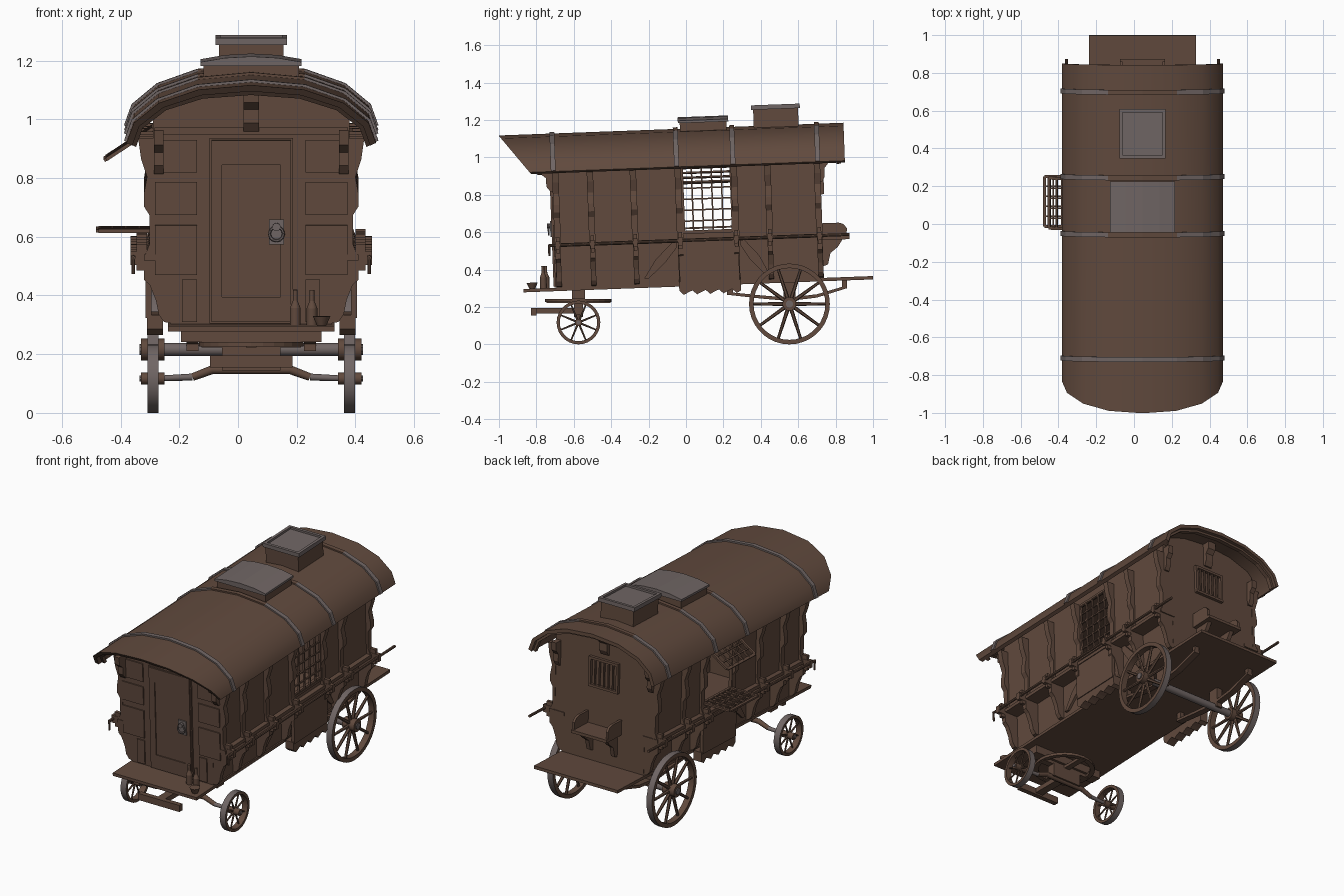
import bpy, bmesh, math
from mathutils import Matrix, Vector

if "Cube" in bpy.data.objects:
    bpy.data.objects.remove(bpy.data.objects["Cube"])

CX = 0.045                                   # centre line of the wagon
TILT = Matrix.Rotation(0.037, 4, 'X')        # body leans slightly nose-down

def material(name, rgb):
    m = bpy.data.materials.new(name)
    m.diffuse_color = (*rgb, 1)
    m.use_nodes = True
    m.node_tree.nodes["Principled BSDF"].inputs["Base Color"].default_value = m.diffuse_color
    return m

BROWN = material("brown wood", (0.119, 0.068, 0.047))
GREY = material("grey metal", (0.163, 0.133, 0.129))

def finish(bm, name, mats=(BROWN, GREY), tilt=True, smooth=False):
    bmesh.ops.recalc_face_normals(bm, faces=bm.faces[:])
    if tilt:
        bm.transform(TILT)
    me = bpy.data.meshes.new(name)
    bm.to_mesh(me)
    bm.free()
    for m in mats:
        me.materials.append(m)
    ob = bpy.data.objects.new(name, me)
    bpy.context.collection.objects.link(ob)
    if smooth:
        bpy.ops.object.select_all(action='DESELECT')
        ob.select_set(True)
        bpy.context.view_layer.objects.active = ob
        bpy.ops.object.shade_smooth_by_angle(angle=math.radians(35))
    return ob

def prism(bm, pts, axis, a, b, mi=0, M=None):
    """Extrude a 2D outline along an axis from a to b."""
    def co(p, h):
        v = {'x': (h, p[0], p[1]), 'y': (p[0], h, p[1]), 'z': (p[0], p[1], h)}[axis]
        return M @ Vector(v) if M else v
    A = [bm.verts.new(co(p, a)) for p in pts]
    B = [bm.verts.new(co(p, b)) for p in pts]
    n = len(pts)
    fs = [bm.faces.new(A), bm.faces.new(B[::-1])]
    fs += [bm.faces.new((A[i], A[(i + 1) % n], B[(i + 1) % n], B[i])) for i in range(n)]
    for f in fs:
        f.material_index = mi

def box(bm, x0, x1, y0, y1, z0, z1, mi=0, M=None):
    prism(bm, [(x0, y0), (x1, y0), (x1, y1), (x0, y1)], 'z', z0, z1, mi, M)

def tube(bm, p, q, r, r2=None, n=12, mi=0):
    p, q = Vector(p), Vector(q)
    d = q - p
    M = Matrix.Translation((p + q) / 2) @ d.to_track_quat('Z', 'Y').to_matrix().to_4x4()
    res = bmesh.ops.create_cone(bm, cap_ends=True, segments=n, radius1=r,
                                radius2=r if r2 is None else r2, depth=d.length, matrix=M)
    for f in {f for v in res['verts'] for f in v.link_faces}:
        f.material_index = mi

def ring(bm, prof, c, axis, n, grey_first=False):
    """Lathe a closed (radius, height) outline round an axis."""
    rows = []
    for i in range(n):
        a = 2 * math.pi * i / n
        row = []
        for r, h in prof:
            u, v = r * math.cos(a), r * math.sin(a)
            row.append(bm.verts.new(Vector(c) + Vector((h, u, v) if axis == 'x' else (u, v, h))))
        rows.append(row)
    k = len(prof)
    for i in range(n):
        A, B = rows[i], rows[(i + 1) % n]
        for j in range(k):
            f = bm.faces.new((A[j], A[(j + 1) % k], B[(j + 1) % k], B[j]))
            f.material_index = 1 if grey_first and j == 0 else 0

def lattice(bm, o, u, v, lu, lv, nu, nv):
    """Framed grid of bars lying in the plane o + u, v."""
    u, v = Vector(u).normalized(), Vector(v).normalized()
    M = Matrix.Translation(o) @ Matrix((u, v, u.cross(v))).transposed().to_4x4()
    for i in range(nu + 1):
        w = 0.008 if i in (0, nu) else 0.004
        box(bm, lu * i / nu - w, lu * i / nu + w, 0, lv, -0.006, 0.006, M=M)
    for j in range(nv + 1):
        w = 0.008 if j in (0, nv) else 0.004
        box(bm, 0, lu, lv * j / nv - w, lv * j / nv + w, -0.005, 0.005, M=M)

# roof: eight flat strips, front end cut back on a slope
HALF = [(0.425, 0.95), (0.40, 1.02), (0.315, 1.09), (0.18, 1.137)]
ARC = HALF + [(0, 1.153)] + [(-x, z) for x, z in HALF[::-1]]

def offset(d):
    out = []
    for x, z in ARC:
        n = Vector((x, z - 0.75)).normalized()
        out.append((x + n.x * d, z + n.y * d))
    return out

def arch(bm, d_in, d_out, front, back, rule=lambda x: 0):
    I, O = offset(d_in), offset(d_out)
    rows = [[bm.verts.new((CX + x, f(z), z)) for x, z in P]
            for P, f in ((O, front), (O, back), (I, back), (I, front))]
    for i in range(8):
        mi = rule(abs(O[i][0] + O[i + 1][0]) / 2)
        for k in range(4):
            A, B = rows[k], rows[(k + 1) % 4]
            bm.faces.new((A[i], A[i + 1], B[i + 1], B[i])).material_index = mi
    for i in (0, 8):
        bm.faces.new([r[i] for r in rows])

def slope(z):
    return -0.96 + (1.153 - z) * 0.78

bm = bmesh.new()
arch(bm, -0.022, 0, slope, lambda z: 0.885)
finish(bm, "roof", smooth=True)
bm = bmesh.new()
arch(bm, -0.036, -0.02, lambda z: slope(z) + 0.03, lambda z: slope(z) + 0.055)
arch(bm, -0.036, -0.02, lambda z: 0.84, lambda z: 0.865)
finish(bm, "roof_edge_trim")
bm = bmesh.new()
for k, y in enumerate((-0.675, -0.015, 0.287, 0.74)):
    arch(bm, -0.002, 0.009, lambda z: y - 0.013, lambda z: y + 0.013,
         lambda x: 1 if k == 0 or x > 0.18 else 0)
finish(bm, "roof_bands")

# skylights
bm = bmesh.new()
box(bm, CX - 0.11, CX + 0.11, 0.405, 0.645, 1.11, 1.245)
for x0, x1, y0, y1 in ((-.122, .122, .395, .412), (-.122, .122, .638, .655),
                       (-.122, -.105, .412, .638), (.105, .122, .412, .638)):
    box(bm, CX + x0, CX + x1, y0, y1, 1.24, 1.264, 1)
box(bm, CX - 0.106, CX + 0.106, 0.411, 0.639, 1.244, 1.252, 1)
finish(bm, "tall_skylight")
bm = bmesh.new()
box(bm, CX - 0.163, CX + 0.163, 0.01, 0.26, 1.09, 1.188)
prism(bm, [(CX + x, z) for x, z in ((-.172, 1.183), (.172, 1.183), (.172, 1.196), (.09, 1.21),
                                    (0, 1.215), (-.09, 1.21), (-.172, 1.196))], 'y', 0, 0.27, 1)
finish(bm, "low_skylight")

# end walls and floor
half = [(.275, .32), (.275, .55), (.335, .55), (.335, 1.04), (.305, 1.07), (.175, 1.115)]
wall = [(CX + x, z) for x, z in half] + [(CX, 1.133)] + [(CX - x, z) for x, z in half[::-1]]
for name, a, b in (("front_wall", -0.68, -0.66), ("rear_wall", 0.73, 0.75)):
    bm = bmesh.new()
    prism(bm, wall, 'y', a, b)
    finish(bm, name)
bm = bmesh.new()
box(bm, CX - 0.283, CX + 0.283, -0.857, 1.012, 0.31, 0.328)
finish(bm, "floor")

# side walls, ledges, ribs, rails and hanging panels
RIBS = (-0.665, -0.48, -0.25, -0.01, 0.29, 0.47, 0.735)
UPPER = [(.33, .96), (.385, .96), (.375, .89), (.355, .83), (.366, .77), (.366, .73), (.347, .70),
         (.347, .60), (.366, .55), (.33, .55)]
LOWER = [(.27, .55), (.366, .55), (.366, .48), (.345, .46), (.325, .41), (.315, .36), (.297, .335),
         (.27, .33)]
for s, side in ((-1, "left"), (1, "right")):
    def X(h):
        return CX + s * h
    bm = bmesh.new()
    for y0, y1, z0, z1 in ((-.67, .01, .55, 1.045), (.275, .74, .55, 1.045),
                           (.01, .275, .55, .60), (.01, .275, .95, 1.045)):
        box(bm, X(.325), X(.335), y0, y1, z0, z1)
    box(bm, X(.265), X(.275), -0.67, 0.74, 0.315, 0.56)
    finish(bm, side + "_wall")
    bm = bmesh.new()
    box(bm, X(.265), X(.365), -0.685, 0.755, 0.545, 0.565)
    finish(bm, side + "_ledge")
    bm = bmesh.new()
    for y in RIBS:
        prism(bm, [(X(h), z) for h, z in UPPER], 'y', y - 0.017, y + 0.017)
        prism(bm, [(X(h), z) for h, z in LOWER], 'y', y - 0.014, y + 0.014)
    for ya, yb in ((-.21, -.03), (.46, .31)):     # curved braces on the lower wall
        d = 0.025 if yb > ya else -0.025
        prism(bm, [(ya, .36), (ya + d, .36), ((ya + yb) / 2 + d, .44), (yb, .52), (yb, .545),
                   (yb - d, .545), ((ya + yb) / 2 - d, .46)], 'x', X(.27), X(.29))
    finish(bm, side + "_ribs")
    bm = bmesh.new()
    tube(bm, (X(.402), -0.715, .555), (X(.402), 0.895, .555), 0.008, n=8)
    tube(bm, (X(.402), -0.712, .558), (X(.402), -0.712, .50), 0.006, n=8)
    for y in RIBS:
        box(bm, X(.355), X(.412), y - 0.012, y + 0.012, 0.53, 0.575)
        box(bm, X(.355), X(.39), y - 0.01, y + 0.01, 0.51, 0.60)
    finish(bm, side + "_rail", smooth=True)
    # panel below window with ragged lower edge
    bm = bmesh.new()
    box(bm, X(.34), X(.36), -0.02, 0.30, 0.325, 0.55)
    edge = [(-0.025 + 0.33 * i / 14, 0.265 + (0.022, 0, 0.012)[i % 3]) for i in range(15)]
    prism(bm, edge + [(0.305, 0.335), (-0.025, 0.335)], 'x', X(.30), X(.355))
    finish(bm, side + "_hanging_panel")
    # window frame
    bm = bmesh.new()
    for y0, y1, z0, z1 in ((0, .285, .59, .603), (0, .285, .947, .96), (0, .012, .59, .96),
                           (.273, .285, .59, .96)):
        box(bm, X(.325), X(.345), y0, y1, z0, z1)
    finish(bm, side + "_window_frame")

bm = bmesh.new()
lattice(bm, (CX + 0.338, 0.01, 0.60), (0, 1, 0), (0, 0, 1), 0.265, 0.35, 5, 6)
finish(bm, "right_window_lattice")
bm = bmesh.new()
lattice(bm, (CX - 0.335, 0.01, 0.968), (0, 1, 0), (-0.16, 0, -0.105), 0.265, 0.19, 5, 4)
lattice(bm, (CX - 0.335, 0.01, 0.62), (0, 1, 0), (-1, 0, 0), 0.265, 0.185, 5, 4)
finish(bm, "left_open_shutters")

# front wall details: panels, door, brackets
bm = bmesh.new()
for z0, z1 in ((.845, .956), (.70, .813), (.495, .665)):
    for s in (-1, 1):
        box(bm, CX + s * 0.185, CX + s * 0.328, -0.687, -0.68, z0, z1)
for s in (-1, 1):
    box(bm, CX + s * 0.185, CX + s * 0.235, -0.687, -0.68, 0.335, 0.48)
box(bm, CX - 0.33, CX + 0.33, -0.69, -0.68, 0.975, 0.998)
finish(bm, "front_panels")
bm = bmesh.new()
box(bm, CX - 0.142, CX + 0.142, -0.69, -0.68, 0.33, 0.962)
for x0, x1, z0, z1 in ((-.135, -.10, .335, .955), (.10, .135, .335, .955),
                       (-.10, .10, .335, .42), (-.10, .10, .87, .955)):
    box(bm, CX + x0, CX + x1, -0.696, -0.69, z0, z1)
finish(bm, "front_door")
bm = bmesh.new()
box(bm, 0.105, 0.157, -0.703, -0.695, 0.60, 0.685, 1)
tube(bm, (0.131, -0.70, 0.66), (0.131, -0.72, 0.66), 0.014, n=10, mi=1)
for i in range(12):
    a, b = math.tau * i / 12, math.tau * (i + 1) / 12
    tube(bm, (0.131 + .024 * math.cos(a), -0.712, 0.637 + .024 * math.sin(a)),
         (0.131 + .024 * math.cos(b), -0.712, 0.637 + .024 * math.sin(b)), 0.005, n=6, mi=1)
finish(bm, "door_knocker", smooth=True)
CORBEL = [(0, .15), (.07, .15), (.065, .10), (.035, .075), (.035, .03), (.012, 0), (0, 0)]
bm = bmesh.new()
for x, z in ((CX - 0.315, 0.84), (CX + 0.315, 0.84), (CX, 0.985)):
    w = 0.026 if x == CX else 0.016
    prism(bm, [(-0.68 - a, z + b) for a, b in CORBEL], 'x', x - w, x + w)
    prism(bm, [(0.75 + a * 0.7, z + b) for a, b in CORBEL], 'x', x - w, x + w)
finish(bm, "roof_brackets")

# rear window and rear seat
bm = bmesh.new()
for x0, x1, z0, z1 in ((-.10, .10, .775, .79), (-.10, .10, .94, .955), (-.10, -.085, .79, .94),
                       (.085, .10, .79, .94)):
    box(bm, CX + x0, CX + x1, 0.75, 0.768, z0, z1)
for i in range(5):
    tube(bm, (CX - .06 + .03 * i, .758, .78), (CX - .06 + .03 * i, .758, .95), 0.006, n=8)
finish(bm, "rear_window_bars")
bm = bmesh.new()
box(bm, CX - 0.12, CX + 0.12, 0.75, 0.895, 0.53, 0.548)
for s in (-1, 1):
    prism(bm, [(.75, .545), (.88, .545), (.882, .59), (.865, .612), (.84, .62), (.75, .62)],
          'x', CX + s * 0.105, CX + s * 0.12)
    prism(bm, [(.75, .535), (.86, .535), (.83, .49), (.79, .46), (.775, .40), (.75, .39)],
          'x', CX + s * 0.07, CX + s * 0.095)
finish(bm, "rear_seat")

# bottles and bowl on the porch
bm = bmesh.new()
for x, y in ((0.195, -0.735), (0.252, -0.75)):
    for r, r2, z0, z1 in ((.018, .018, .328, .385), (.018, .008, .385, .41), (.008, .008, .41, .447)):
        tube(bm, (x, y, z0), (x, y, z1), r, r2)
tube(bm, (0.285, -0.81, 0.328), (0.285, -0.81, 0.36), 0.016, 0.03)
finish(bm, "bottles_and_bowl", smooth=True)

# wheels
def wheel(name, s, y, r, spokes, n):
    bm = bmesh.new()
    x, w, t = CX + s * 0.335, 0.019, r * 0.07 + 0.009
    ring(bm, [(r, -w), (r, w), (r - t, w), (r - t, -w)], (x, y, r), 'x', n, True)
    for i in range(spokes):
        a = math.tau * (i + 0.5) / spokes
        d = Vector((0, math.sin(a), math.cos(a)))
        c = Vector((x, y, r))
        tube(bm, c + d * r * 0.12, c + d * (r - t * 0.7), r * 0.05, r * 0.035, n=6)
    tube(bm, (x - 0.04, y, r), (x + 0.04, y, r), r * 0.17, n=14)
    tube(bm, (x, y, r), (x + s * 0.046, y, r), r * 0.09, n=10, mi=1)
    finish(bm, name, tilt=False, smooth=True)

for s, side in ((-1, "left"), (1, "right")):
    wheel("front_%s_wheel" % side, s, -0.575, 0.117, 8, 28)
    wheel("rear_%s_wheel" % side, s, 0.553, 0.216, 10, 36)

# axles and undercarriage
bm = bmesh.new()
tube(bm, (CX - 0.33, .553, .216), (CX + 0.33, .553, .216), 0.022, mi=1)
for s in (-1, 1):
    tube(bm, (CX + s * .33, -.575, .117), (CX + s * .20, -.575, .122), 0.009, 0.012, mi=1)
    tube(bm, (CX + s * .20, -.575, .122), (CX + s * .13, -.575, .148), 0.013, 0.015)
tube(bm, (CX - .135, -.575, .147), (CX + .135, -.575, .147), 0.015)
finish(bm, "axles", tilt=False, smooth=True)
bm = bmesh.new()
ring(bm, [(.178, .226), (.178, .242), (.15, .242), (.15, .226)], (CX, -.575, 0), 'z', 28)
box(bm, CX - .17, CX + .17, -.595, -.555, .222, .244)
box(bm, CX - .018, CX + .018, -.745, -.405, .222, .240)
box(bm, CX - .10, CX + .10, -.60, -.55, .145, .225)
box(bm, CX - .24, CX + .24, -.61, -.54, .242, .295)
box(bm, CX - .025, CX + .025, -.82, -.58, .165, .195)
box(bm, CX - .14, CX + .14, -.83, -.80, .155, .195)
finish(bm, "front_turntable", tilt=False)
bm = bmesh.new()
for s in (-1, 1):
    x = CX + s * 0.2
    prism(bm, [(.22, .265), (.40, .245), (.55, .232), (.70, .25), (.86, .30), (.86, .315),
               (.70, .268), (.55, .25), (.40, .262), (.22, .28)], 'x', x - 0.02, x + 0.02)
    box(bm, x - 0.02, x + 0.02, .52, .585, .21, .335)
    box(bm, x - 0.015, x + 0.015, .22, .25, .265, .325)
    box(bm, x - 0.015, x + 0.015, .835, .86, .30, .345)
finish(bm, "rear_springs", tilt=False)
